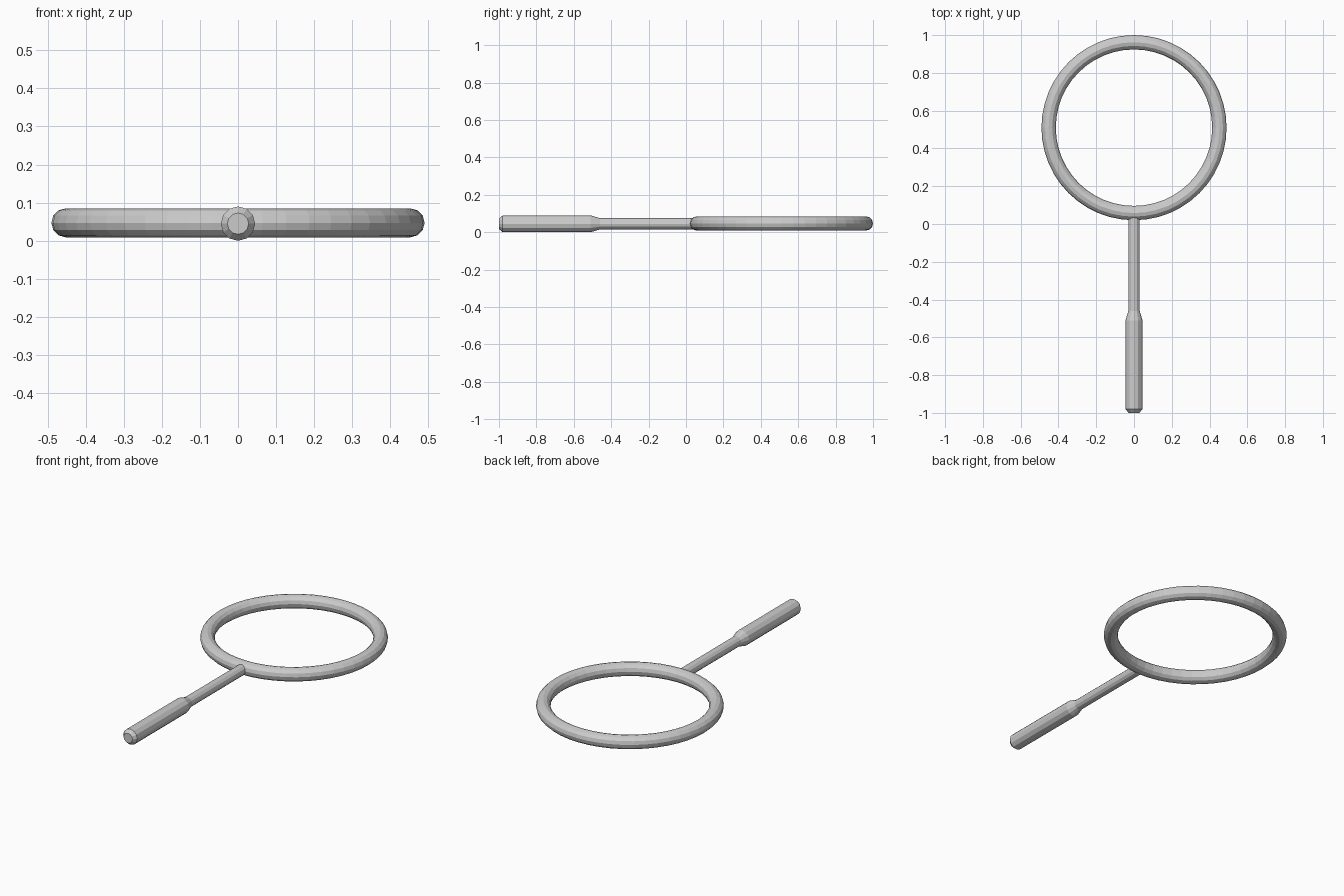
import bpy, bmesh
from math import cos, sin, pi

if "Cube" in bpy.data.objects:
    bpy.data.objects.remove(bpy.data.objects["Cube"])

ZC = 0.045


def lathe_y(name, profile, sides):
    """Closed solid turned around the y axis from (y, radius) points."""
    bm = bmesh.new()
    rings = []
    for y, r in profile:
        rings.append([bm.verts.new((r * cos(2 * pi * i / sides), y,
                                    ZC + r * sin(2 * pi * i / sides)))
                      for i in range(sides)])
    for a, b in zip(rings, rings[1:]):
        for i in range(sides):
            j = (i + 1) % sides
            bm.faces.new((a[i], a[j], b[j], b[i]))
    bm.faces.new(rings[0])
    bm.faces.new(rings[-1])
    bmesh.ops.recalc_face_normals(bm, faces=bm.faces)
    mesh = bpy.data.meshes.new(name)
    bm.to_mesh(mesh)
    bm.free()
    obj = bpy.data.objects.new(name, mesh)
    bpy.context.collection.objects.link(obj)
    return obj


# round hoop
bpy.ops.mesh.primitive_torus_add(location=(0, 0.51, ZC + 0.002),
                                 major_radius=0.452, minor_radius=0.038,
                                 major_segments=48, minor_segments=12)
bpy.context.object.name = "hoop"

# stem that flares into a thicker grip with a bevelled end
lathe_y("handle", [(-1.0, 0.028), (-0.98, 0.045), (-0.51, 0.045),
                   (-0.46, 0.03), (0.05, 0.03)], 12)
